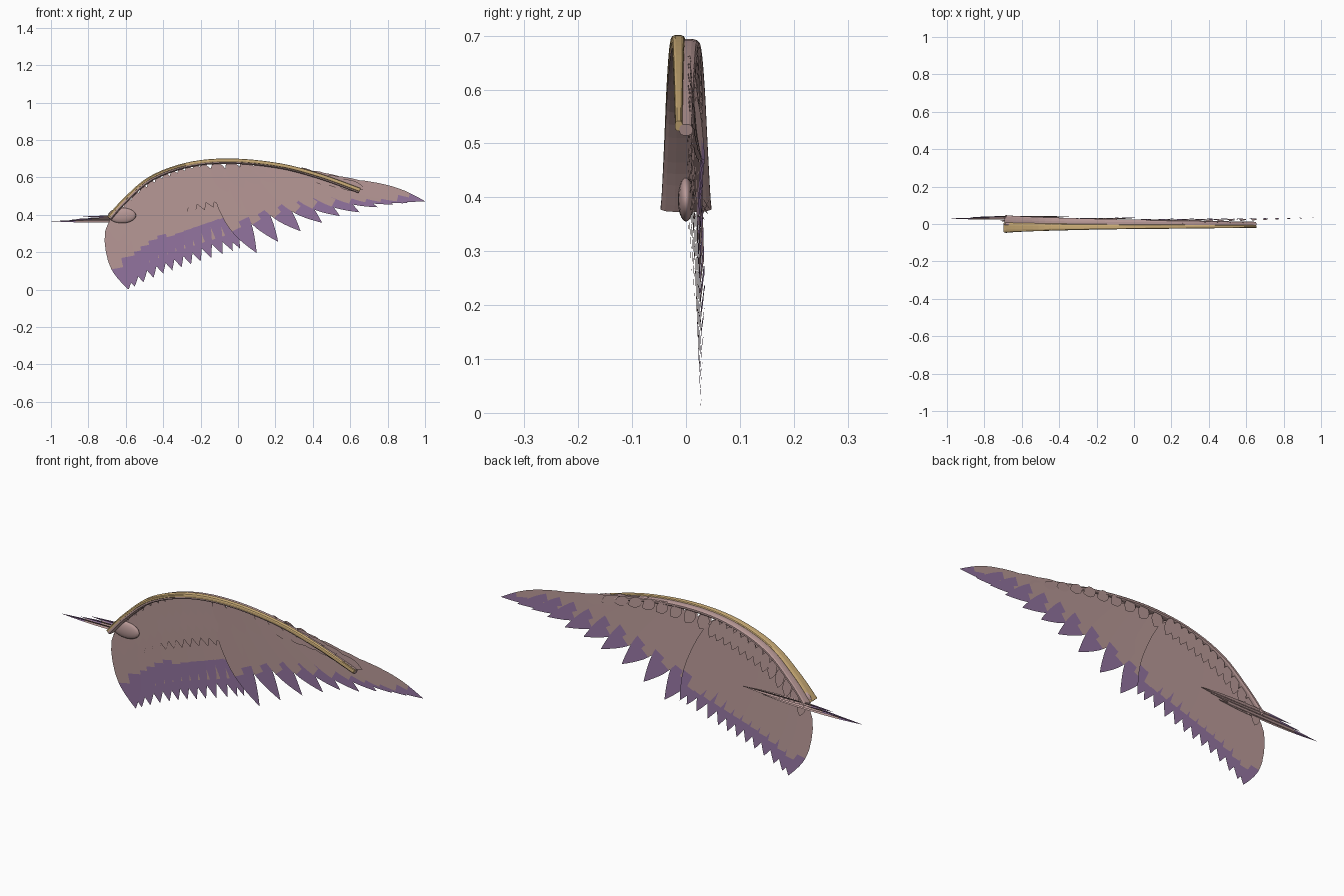
import bpy, bmesh, math
from mathutils import Vector

if "Cube" in bpy.data.objects:
    bpy.data.objects.remove(bpy.data.objects["Cube"])

def material(name, col):
    m = bpy.data.materials.new(name)
    m.diffuse_color = (*col, 1)
    m.use_nodes = True
    m.node_tree.nodes["Principled BSDF"].inputs["Base Color"].default_value = m.diffuse_color
    return m

PINK = material("dusty pink", (0.49, 0.325, 0.315))
PURPLE = material("muted purple", (0.30, 0.18, 0.36))
GOLD = material("pale gold", (0.62, 0.43, 0.19))

def finish(bm, name, mats, smooth=False):
    me = bpy.data.meshes.new(name)
    bm.to_mesh(me)
    bm.free()
    for m in mats:
        me.materials.append(m)
    for p in me.polygons:
        p.use_smooth = smooth
    ob = bpy.data.objects.new(name, me)
    bpy.context.collection.objects.link(ob)
    return ob

# Leading edge path (x, z), smoothly interpolated
ARM = [(-0.685, 0.38), (-0.60, 0.475), (-0.46, 0.592), (-0.26, 0.664),
       (-0.035, 0.683), (0.22, 0.658), (0.436, 0.602), (0.65, 0.525)]

def along(pts, s):
    """Catmull-Rom point on a list of (x, z), s in 0..1"""
    f = min(max(s, 0), 1) * (len(pts) - 1)
    i = min(int(f), len(pts) - 2)
    t = f - i
    p = [Vector(pts[min(max(k, 0), len(pts) - 1)]) for k in range(i - 1, i + 3)]
    return 0.5 * (2 * p[1] + (p[2] - p[0]) * t + (2 * p[0] - 5 * p[1] + 4 * p[2] - p[3]) * t * t
                  + (3 * p[1] - p[0] - 3 * p[2] + p[3]) * t ** 3)

def arm_at_x(x):
    lo, hi = 0.0, 1.0
    for _ in range(30):
        mid = (lo + hi) / 2
        if along(ARM, mid).x < x:
            lo = mid
        else:
            hi = mid
    return along(ARM, lo)

def taper(v, s):
    """Value at base, peak and end of the arm"""
    return v[0] + (v[1] - v[0]) * s * 2 if s < 0.5 else v[1] + (v[2] - v[1]) * (s * 2 - 1)

# Tapered bone along the leading edge
def tube(name, mat, y_mid, y_half, lift, thick, sides=12, rings=36):
    bm = bmesh.new()
    loops = []
    for k in range(rings + 1):
        s = k / rings
        c = along(ARM, s)
        d = (along(ARM, min(s + .01, 1)) - along(ARM, max(s - .01, 0))).normalized()
        n = Vector((-d.y, d.x))
        ring = []
        for j in range(sides):
            g = 2 * math.pi * (j + .5) / sides
            cy, cn = math.cos(g), math.sin(g)
            cy = math.copysign(abs(cy) ** 0.6, cy)
            cn = math.copysign(abs(cn) ** 0.7, cn)
            q = c + n * (lift + thick * cn)
            ring.append(bm.verts.new((q.x, taper(y_mid, s) + taper(y_half, s) * cy, q.y)))
        loops.append(ring)
    for A, B in zip(loops, loops[1:]):
        for j in range(sides):
            bm.faces.new((A[j], A[(j + 1) % sides], B[(j + 1) % sides], B[j]))
    bm.faces.new(loops[0])
    bm.faces.new(loops[-1])
    bmesh.ops.recalc_face_normals(bm, faces=bm.faces)
    return finish(bm, name, [mat])

tube("wing_bone", PINK, (0, 0, 0), (0.048, 0.027, 0.012), 0.0, 0.011)
tube("gold_trim", GOLD, (-0.019, -0.015, -0.0135), (0.028, 0.014, 0.0068), 0.008, 0.010)

# Flat leaf-shaped feather; each half turns purple past its own threshold
PROFILE = [(0, .08), (.06, .28), (.12, .55), (.2, .8), (.32, .95), (.45, 1), (.58, .98), (.64, .93),
           (.7, .86), (.76, .75), (.82, .6), (.88, .42), (.94, .22), (1, 0)]

def feather(bm, base, tip, side, w, left_t=2, right_t=2, bend=0):
    rows = []
    for t, f in PROFILE:
        c = base.lerp(tip, t) + side * bend * math.sin(math.pi * t)
        if f:
            rows.append([bm.verts.new(c - side * w * f), bm.verts.new(c), bm.verts.new(c + side * w * f)])
        else:
            rows.append([bm.verts.new(c)])
    for k in range(len(rows) - 1):
        A, B = rows[k], rows[k + 1]
        mid = (PROFILE[k][0] + PROFILE[k + 1][0]) / 2
        for h, lim in ((0, left_t), (1, right_t)):
            if len(B) == 3:
                fc = bm.faces.new((A[h], B[h], B[h + 1], A[h + 1]))
            else:
                fc = bm.faces.new((A[h], B[0], A[h + 1]))
            fc.material_index = int(mid > lim)

def wing_feather(bm, b, t, y0, y1, w, **kw):
    d = (t - b).normalized()
    feather(bm, Vector((b.x, y0, b.y)), Vector((t.x, y1, t.y)), Vector((-d.y, 0, d.x)), w, **kw)

SEC_TIPS = [(-0.585, 0.0), (-0.40, 0.085), (-0.20, 0.15), (0.01, 0.22)]
PRI_TIPS = [(0.10, 0.195), (0.215, 0.255), (0.335, 0.312), (0.45, 0.357), (0.545, 0.393),
            (0.65, 0.413), (0.745, 0.44), (0.83, 0.455), (0.91, 0.462), (1.0, 0.472)]

def sec(s):
    return arm_at_x(-0.665 + 0.47 * s), along(SEC_TIPS, s)

def pri(s):
    return arm_at_x(-0.13 + 0.65 * s), along(PRI_TIPS, s)

# Secondary flight feathers
bm = bmesh.new()
for i in range(13):
    s = i / 12
    b, t = sec(s)
    wing_feather(bm, b, t, 0.012 + 0.0008 * i, 0.028 + 0.0006 * i, 0.074 - 0.012 * s,
                 left_t=0.8 if i else 0.68, right_t=0.57 + 0.1 * s, bend=-0.006)
finish(bm, "secondary_feathers", [PINK, PURPLE])

# Primary flight feathers
bm = bmesh.new()
for i in range(10):
    s = i / 9
    b, t = pri(s)
    wing_feather(bm, b, t, 0.008 + 0.0008 * i, 0.028 + 0.0008 * i, 0.066 - 0.026 * s, left_t=0.70,
                 right_t=0.64 if i < 9 else 0.82, bend=-0.018 * (1 - s) + 0.004 * s)
finish(bm, "primary_feathers", [PINK, PURPLE])

# Covert rows: (name, placement, count, length share, half width, y at base, y at tip)
ROWS = [("greater_coverts", sec, 13, 0.50, 0.045, 0.008, 0.016),
        ("median_coverts", sec, 13, 0.36, 0.036, 0.005, 0.010),
        ("lesser_coverts", sec, 13, 0.20, 0.024, 0.002, 0.005),
        ("primary_coverts", pri, 10, 0.33, 0.044, 0.005, 0.012),
        ("small_primary_coverts", pri, 10, 0.18, 0.030, 0.002, 0.006),
        ("back_coverts", sec, 13, 0.22, 0.024, 0.024, 0.029),
        ("back_primary_coverts", pri, 10, 0.17, 0.030, 0.019, 0.024)]
for name, place, count, share, w, y0, y1 in ROWS:
    bm = bmesh.new()
    for i in range(count):
        s = i / (count - 1)
        b, t = place(s)
        wing_feather(bm, b, b.lerp(t, share), y0 + 0.0002 * i, y1 + 0.0002 * i,
                     w * (1 - 0.35 * s * (place is pri)))
    finish(bm, name, [PINK])

def ellipsoid(name, centre, radii, mats, purple_x=-9, smooth=True):
    bm = bmesh.new()
    bmesh.ops.create_uvsphere(bm, u_segments=20, v_segments=14, radius=1)
    for v in bm.verts:
        v.co = Vector([centre[k] + radii[k] * v.co[k] for k in range(3)])
    for f in bm.faces:
        f.material_index = int(f.calc_center_median().x < purple_x)
    finish(bm, name, mats, smooth)

# Wrist knob
ellipsoid("wrist_knob", (-0.62, 0.0, 0.396), (0.075, 0.015, 0.041), [PINK])

# Thumb feathers behind the wrist: thin leaves, nearly level, ridged front and back
for n, (x0, x1, y, z0, z1) in enumerate(((-0.45, -1.0, 0.029, 0.368, 0.365),
                                         (-0.40, -0.90, 0.035, 0.380, 0.375),
                                         (-0.34, -0.84, 0.038, 0.386, 0.390))):
    bm = bmesh.new()
    for up, out in ((0.83, 0.55), (0.83, -0.55)):
        feather(bm, Vector((x0, y, z0)), Vector((x1, y, z1)), Vector((0, out, up)), 0.010,
                left_t=0.74, right_t=0.74)
    finish(bm, f"thumb_feather_{n + 1}", [PINK, PURPLE])
